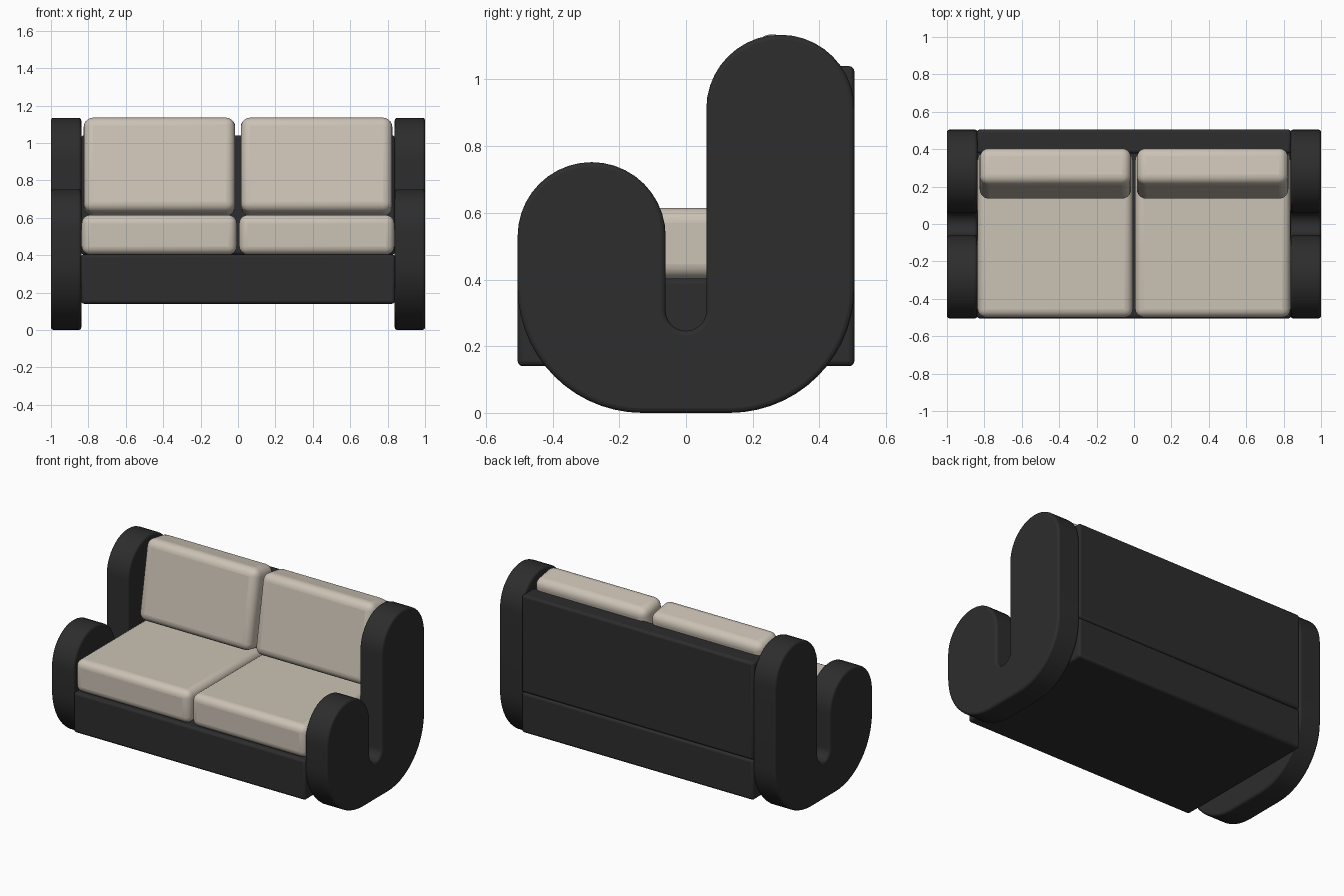
import bpy, bmesh, math
from mathutils import Matrix

cube = bpy.data.objects.get("Cube")
if cube:
    bpy.data.objects.remove(cube, do_unlink=True)


def material(name, color):
    m = bpy.data.materials.new(name)
    m.use_nodes = True
    m.diffuse_color = color
    bsdf = next(n for n in m.node_tree.nodes if n.type == 'BSDF_PRINCIPLED')
    bsdf.inputs["Base Color"].default_value = color
    bsdf.inputs["Roughness"].default_value = 0.8
    return m


black = material("black_leather", (0.026, 0.026, 0.026, 1))
cream = material("cream_fabric", (0.60, 0.54, 0.46, 1))


def finish(name, bm, mat, bevel, segments, angle=40):
    """Turn a bmesh into a bevelled, smooth shaded object."""
    bmesh.ops.recalc_face_normals(bm, faces=bm.faces)
    me = bpy.data.meshes.new(name)
    bm.to_mesh(me)
    bm.free()
    me.materials.append(mat)
    ob = bpy.data.objects.new(name, me)
    bpy.context.collection.objects.link(ob)
    mod = ob.modifiers.new("rounded_edges", 'BEVEL')
    mod.width, mod.segments = bevel, segments
    mod.limit_method, mod.angle_limit = 'ANGLE', math.radians(50)
    bpy.ops.object.select_all(action='DESELECT')
    ob.select_set(True)
    bpy.context.view_layer.objects.active = ob
    bpy.ops.object.shade_smooth_by_angle(angle=math.radians(angle))
    return ob


def box(name, lo, hi, mat, bevel, segments=3, tilt=0):
    size = [b - a for a, b in zip(lo, hi)]
    mid = [(a + b) / 2 for a, b in zip(lo, hi)]
    bm = bmesh.new()
    bmesh.ops.create_cube(bm, size=1, matrix=Matrix.Translation(mid)
                          @ Matrix.Rotation(math.radians(tilt), 4, 'X')
                          @ Matrix.Diagonal((*size, 1)))
    return finish(name, bm, mat, bevel, segments)


def arc(cy, cz, r, start, end, n):
    angles = [math.radians(start + (end - start) * i / n) for i in range(n + 1)]
    return [(cy + r * math.cos(a), cz + r * math.sin(a)) for a in angles]


# J-shaped side profile: low front arm, narrow slot, tall back
profile = (arc(0.283, 0.912, 0.222, 0, 180, 20)
           + arc(0, 0.307, 0.061, 0, -180, 14)
           + arc(-0.283, 0.53, 0.222, 0, 180, 20)
           + arc(-0.13, 0.375, 0.375, 180, 270, 14)
           + arc(0.13, 0.375, 0.375, 270, 360, 14))


def side_panel(name, x0, x1):
    bm = bmesh.new()
    face = bm.faces.new([bm.verts.new((x0, y, z)) for y, z in profile])
    ext = bmesh.ops.extrude_face_region(bm, geom=[face])
    moved = [v for v in ext["geom"] if isinstance(v, bmesh.types.BMVert)]
    bmesh.ops.translate(bm, verts=moved, vec=(x1 - x0, 0, 0))
    finish(name, bm, black, 0.014, 3)


# Frame
box("seat_base", (-0.84, -0.505, 0.14), (0.84, 0.505, 0.403), black, 0.016)
box("back_panel", (-0.84, 0.378, 0.403), (0.84, 0.505, 1.04), black, 0.016)

# Sides and cushions, mirrored left and right
for label, s in (("left", 1), ("right", -1)):
    side_panel(label + "_side", s * 0.838, s * 1.0)
    xs = sorted((s * 0.006, s * 0.836))
    box(label + "_seat_cushion", (xs[0], -0.5, 0.402), (xs[1], 0.385, 0.615),
        cream, 0.045, 5)
    xs = sorted((s * 0.015, s * 0.825))
    box(label + "_back_cushion", (xs[0], 0.17, 0.615), (xs[1], 0.37, 1.13),
        cream, 0.05, 5, tilt=-10)
